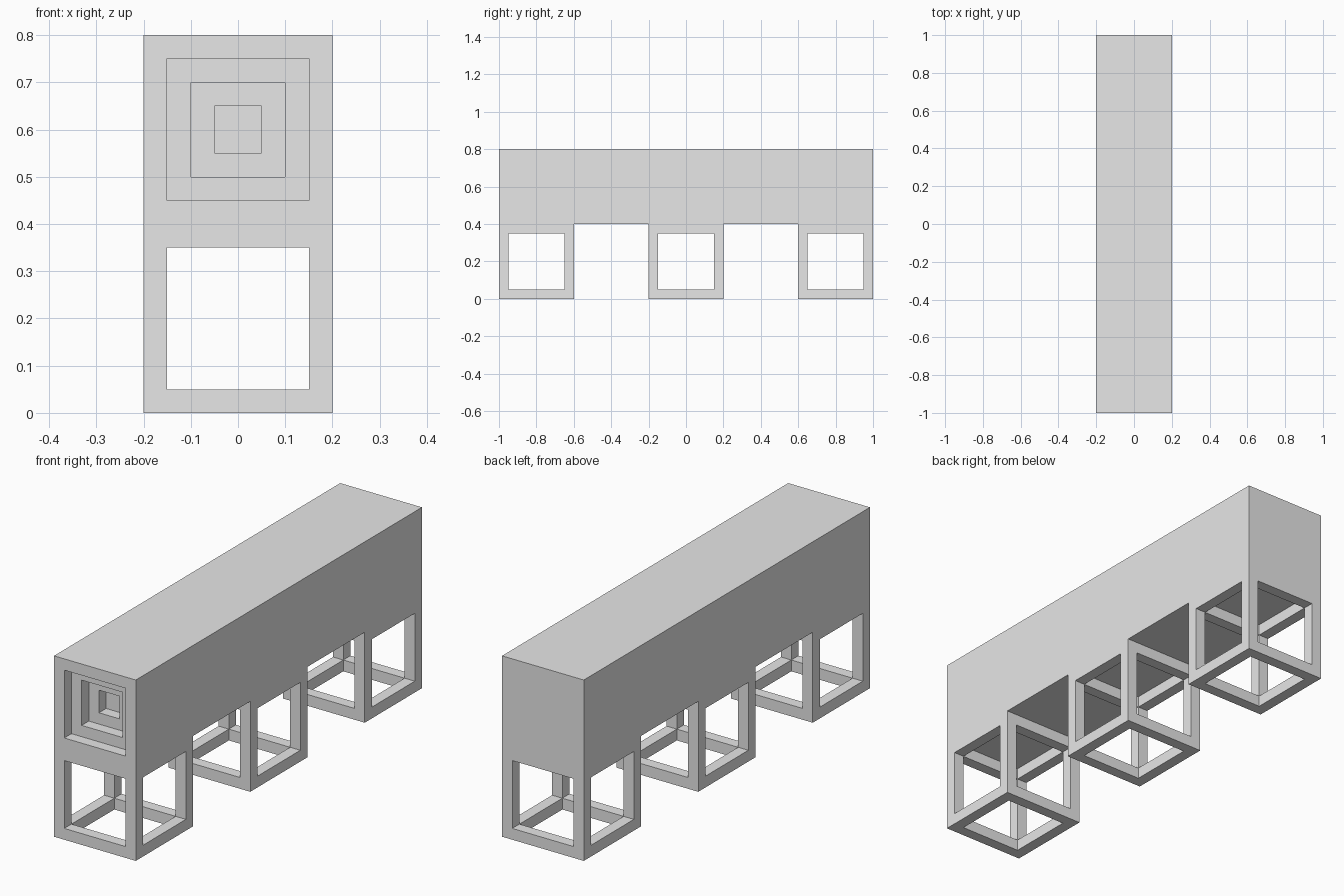
import bpy
import bmesh
from mathutils import Matrix, Vector

if "Cube" in bpy.data.objects:
    bpy.data.objects.remove(bpy.data.objects["Cube"], do_unlink=True)

SIZE = 0.4    # width of the beam and of each frame
STEP = 0.05   # bar thickness, also recess step width and depth

grey = bpy.data.materials.new("plain grey")
grey.use_nodes = True
colour = (0.8, 0.8, 0.8, 1)
grey.diffuse_color = colour
grey.node_tree.nodes["Principled BSDF"].inputs["Base Color"].default_value = colour


def box(dims):
    bm = bmesh.new()
    bmesh.ops.create_cube(bm, size=1, matrix=Matrix.Diagonal((*dims, 1)))
    bm.normal_update()
    return bm


def sink(bm, faces):
    """Inset the faces, then push the inner faces straight in."""
    bmesh.ops.inset_individual(bm, faces=faces, thickness=STEP, use_even_offset=True)
    bm.normal_update()
    bmesh.ops.inset_individual(bm, faces=faces, thickness=0, depth=-STEP)
    bm.normal_update()


def to_mesh(bm, name):
    mesh = bpy.data.meshes.new(name)
    bm.to_mesh(mesh)
    bm.free()
    mesh.materials.append(grey)
    return mesh


def place(name, mesh, location):
    obj = bpy.data.objects.new(name, mesh)
    obj.location = location
    bpy.context.collection.objects.link(obj)


# Long beam with a stepped square recess in its front end
bm = box((SIZE, 2, SIZE))
front = max(bm.faces, key=lambda f: f.normal.dot(Vector((0, -1, 0))))
for _ in range(3):
    sink(bm, [front])
place("beam", to_mesh(bm, "beam"), (0, 0, SIZE * 1.5))

# Open cube frame: sink every side until the openings meet, then drop the core
bm = box((SIZE, SIZE, SIZE))
sides = list(bm.faces)
sink(bm, sides)
bmesh.ops.delete(bm, geom=sides, context="FACES")
bmesh.ops.remove_doubles(bm, verts=bm.verts[:], dist=0.001)
frame = to_mesh(bm, "support_frame")

for name, y in (("front", -0.8), ("middle", 0), ("back", 0.8)):
    place(name + "_support_frame", frame, (0, y, SIZE / 2))
